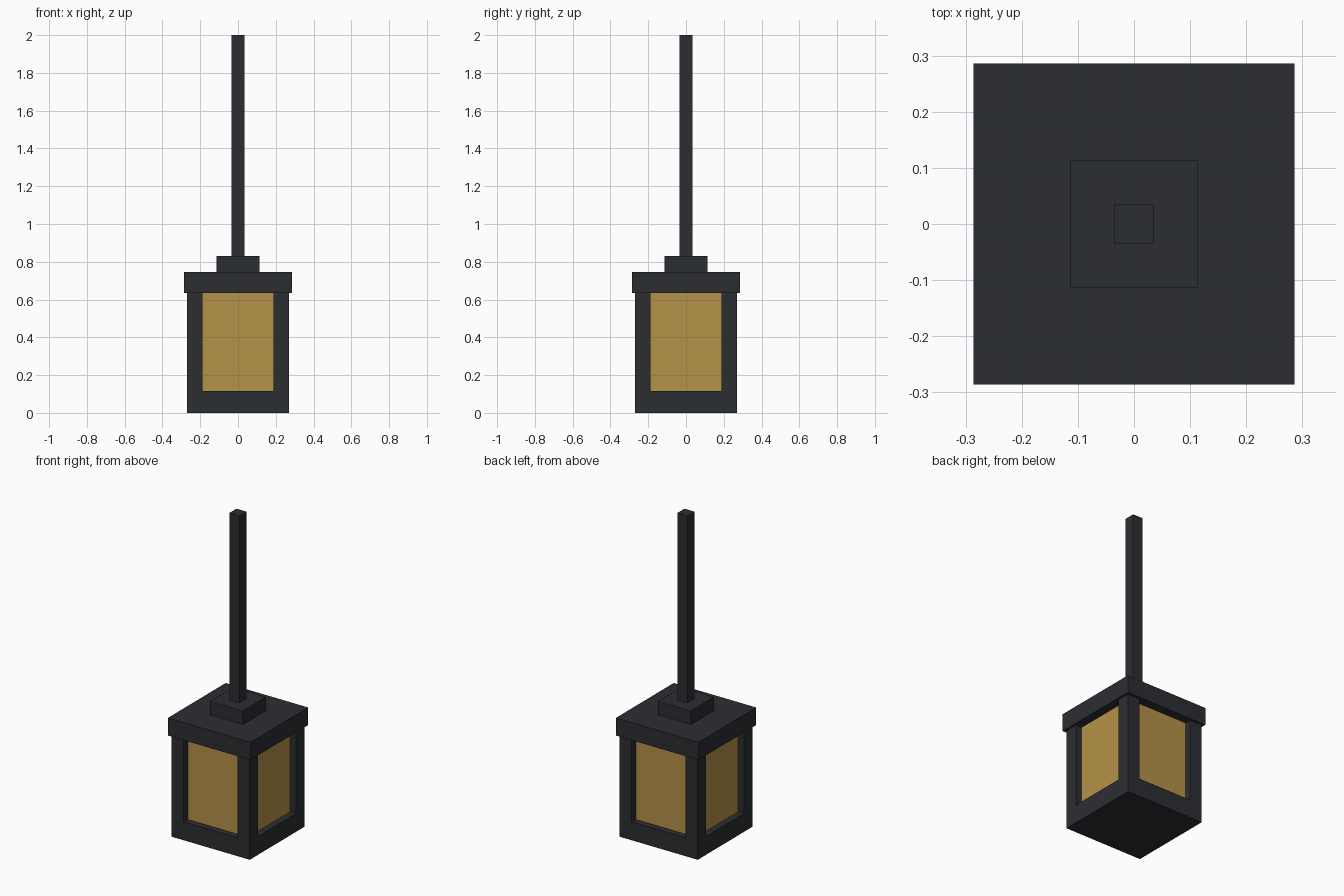
import bpy

if "Cube" in bpy.data.objects:
    bpy.data.objects.remove(bpy.data.objects["Cube"])


def material(name, rgb):
    mat = bpy.data.materials.new(name)
    mat.diffuse_color = (*rgb, 1)
    mat.use_nodes = True
    mat.node_tree.nodes["Principled BSDF"].inputs["Base Color"].default_value = mat.diffuse_color
    return mat


METAL = material("dark_metal", (0.024, 0.027, 0.031))
GLASS = material("amber_glass", (0.46, 0.29, 0.065))


def box(name, half, z0, z1, mat, x=0, y=0):
    """Square-section block between heights z0 and z1."""
    bpy.ops.mesh.primitive_cube_add(size=1, location=(x, y, (z0 + z1) / 2))
    ob = bpy.context.object
    ob.name = name
    ob.scale = (2 * half, 2 * half, z1 - z0)
    bpy.ops.object.transform_apply(location=False, rotation=False, scale=True)
    ob.data.materials.append(mat)
    return ob


BASE_TOP, CAP_BOTTOM, CAP_TOP, COLLAR_TOP = 0.115, 0.635, 0.745, 0.83
OUTER, OPENING = 0.271, 0.187

# Lantern floor and glowing core, recessed behind the posts
box("base", OUTER, 0, BASE_TOP, METAL)
box("glass", 0.23, BASE_TOP, CAP_BOTTOM, GLASS)

# Four corner posts, flush with the base
post_half = (OUTER - OPENING) / 2
post_pos = (OUTER + OPENING) / 2
for side, sx in (("left", -1), ("right", 1)):
    for end, sy in (("front", -1), ("back", 1)):
        box(f"post_{end}_{side}", post_half, BASE_TOP, CAP_BOTTOM, METAL,
            sx * post_pos, sy * post_pos)

# Overhanging cap, collar and hanging rod
box("cap", 0.286, CAP_BOTTOM, CAP_TOP, METAL)
box("collar", 0.114, CAP_TOP, COLLAR_TOP, METAL)
box("hanging_rod", 0.035, COLLAR_TOP, 2.0, METAL)
